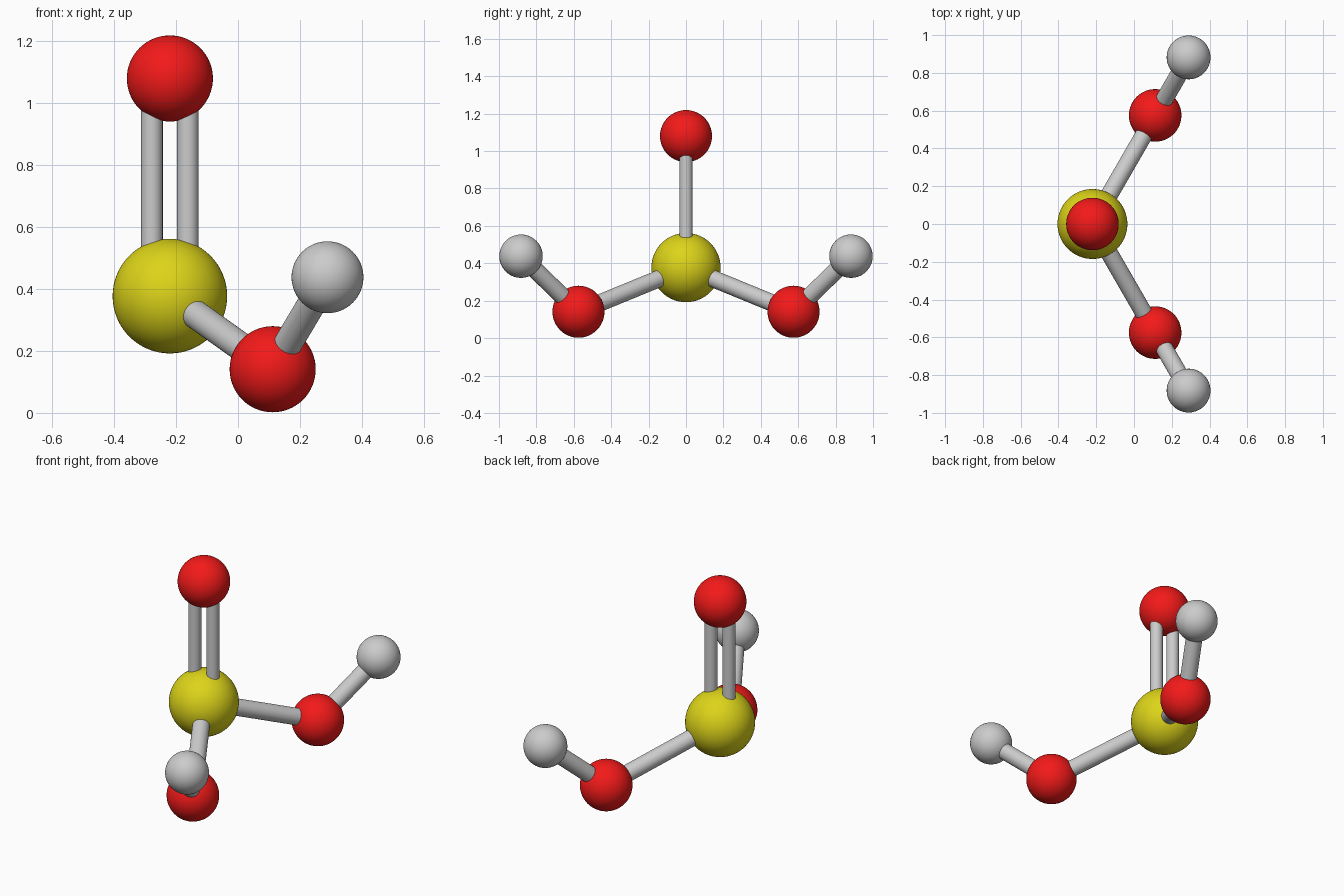
import bpy
from mathutils import Vector

if "Cube" in bpy.data.objects:
    bpy.data.objects.remove(bpy.data.objects["Cube"])


def material(name, color):
    m = bpy.data.materials.new(name)
    m.diffuse_color = color
    m.use_nodes = True
    m.node_tree.nodes["Principled BSDF"].inputs["Base Color"].default_value = m.diffuse_color
    return m


red = material("red", (0.9, 0.01, 0.01, 1))
yellow = material("yellow", (0.72, 0.66, 0.01, 1))


def ball(name, centre, radius, mat=None):
    bpy.ops.mesh.primitive_uv_sphere_add(segments=64, ring_count=32, radius=radius, location=centre)
    ob = bpy.context.object
    ob.name = name
    bpy.ops.object.shade_smooth()
    if mat:
        ob.data.materials.append(mat)


def rod(name, a, b, radius):
    a, b = Vector(a), Vector(b)
    bpy.ops.mesh.primitive_cylinder_add(vertices=48, radius=radius, depth=(b - a).length,
                                        location=(a + b) / 2)
    ob = bpy.context.object
    ob.name = name
    ob.rotation_mode = 'QUATERNION'
    ob.rotation_quaternion = (b - a).to_track_quat('Z', 'Y')
    bpy.ops.object.shade_smooth_by_angle()


# central atom and the top atom
X, Z, TOP = -0.22, 0.377, 1.08
ball("central_atom", (X, 0, Z), 0.185, yellow)
ball("top_atom", (X, 0, TOP), 0.139, red)

# double bond
for side, dx in (("left", -0.058), ("right", 0.058)):
    rod("double_bond_" + side, (X + dx, 0, Z), (X + dx, 0, TOP), 0.035)

# two mirrored arms
for side, s in (("front", -1), ("back", 1)):
    inner = (0.112, s * 0.575, 0.141)
    outer = (0.289, s * 0.882, 0.438)
    ball("arm_atom_" + side, inner, 0.139, red)
    ball("end_atom_" + side, outer, 0.116)
    rod("arm_bond_" + side, (X, 0, Z), inner, 0.046)
    rod("end_bond_" + side, inner, outer, 0.046)
